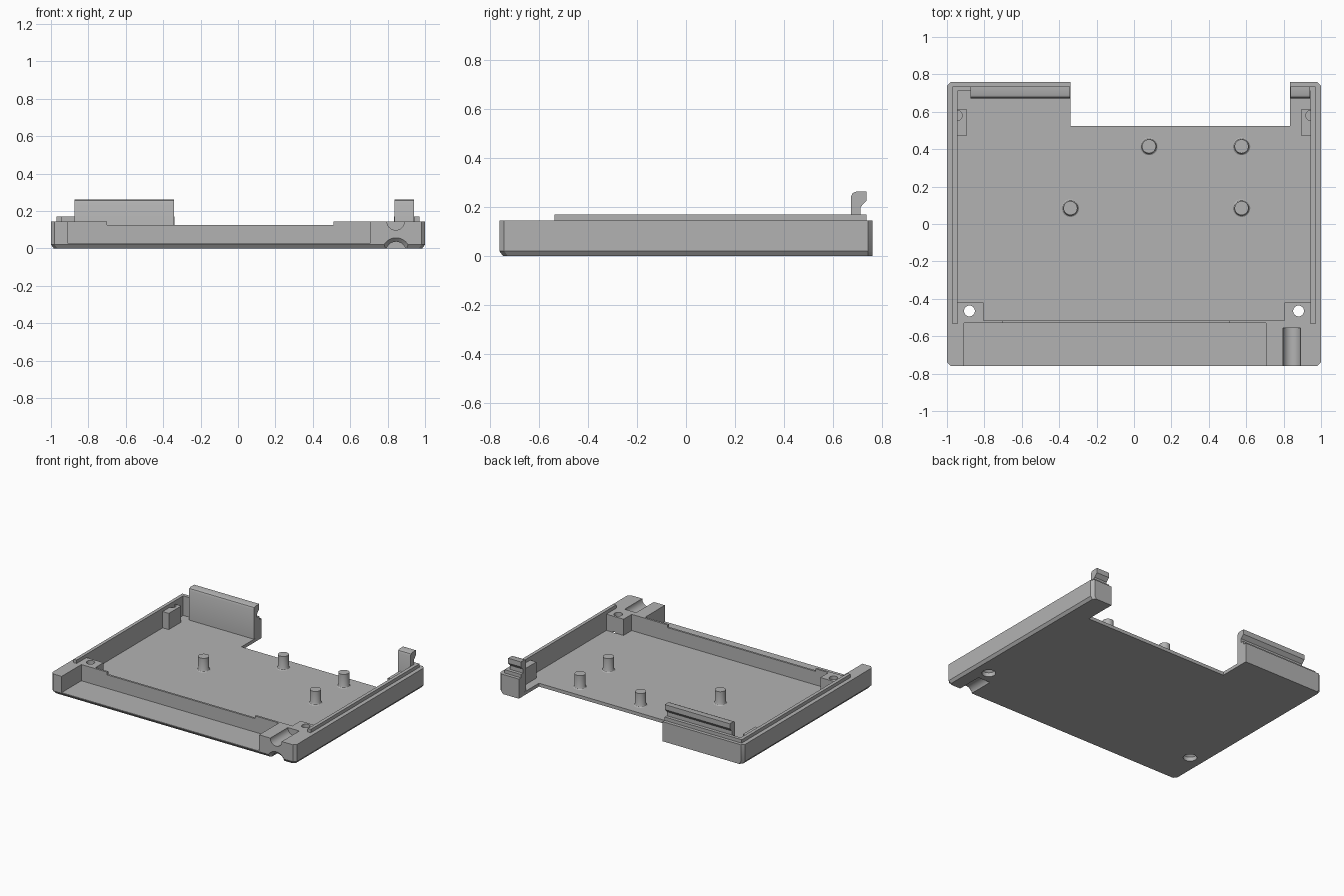
import bpy, bmesh, math
from mathutils import Matrix, Vector

cube = bpy.data.objects.get("Cube")
if cube:
    bpy.data.objects.remove(cube, do_unlink=True)

grey = bpy.data.materials.new("plain_grey")
grey.use_nodes = True
COLOUR = (0.45, 0.45, 0.45, 1)
grey.diffuse_color = COLOUR
grey.node_tree.nodes["Principled BSDF"].inputs["Base Color"].default_value = COLOUR

FLOOR, RIM, LIP = 0.025, 0.145, 0.17


def finish(name, bm):
    bmesh.ops.recalc_face_normals(bm, faces=bm.faces)
    mesh = bpy.data.meshes.new(name)
    bm.to_mesh(mesh)
    bm.free()
    mesh.materials.append(grey)
    ob = bpy.data.objects.new(name, mesh)
    bpy.context.collection.objects.link(ob)
    return ob


def loft(name, rings):
    """Closed solid through rings with equal point counts."""
    bm = bmesh.new()
    loops = [[bm.verts.new(p) for p in ring] for ring in rings]
    n = len(loops[0])
    for a, b in zip(loops, loops[1:]):
        for i in range(n):
            j = (i + 1) % n
            bm.faces.new((a[i], a[j], b[j], b[i]))
    bm.faces.new(loops[0])
    bm.faces.new(loops[-1])
    return finish(name, bm)


def prism(name, points, lo, hi, axis="z"):
    place = {"z": lambda p, h: (p[0], p[1], h), "x": lambda p, h: (h, p[0], p[1])}[axis]
    return loft(name, [[place(p, h) for p in points] for h in (lo, hi)])


def box(name, x0, x1, y0, y1, z0, z1):
    return prism(name, [(x0, y0), (x1, y0), (x1, y1), (x0, y1)], z0, z1)


def turned(name, profile, centre, along_y=False, sides=32):
    """Round solid from (radius, height) steps, upright or lying along y."""
    rings = []
    for r, h in profile:
        ring = []
        for i in range(sides):
            a = math.tau * i / sides
            u, v = r * math.cos(a), r * math.sin(a)
            ring.append(Vector(centre) + Vector((u, h, v) if along_y else (u, v, h)))
        rings.append(ring)
    return loft(name, rings)


def smooth(ob):
    bpy.ops.object.select_all(action="DESELECT")
    ob.select_set(True)
    bpy.context.view_layer.objects.active = ob
    bpy.ops.object.shade_smooth_by_angle(angle=math.radians(30))


# Tray body with clipped corners and a chamfer under the front and sides
C, B = 0.02, 0.015
outline = [(-1 + C, -0.76), (1 - C, -0.76), (1, -0.76 + C), (1, 0.76 - C),
           (1 - C, 0.76), (-1 + C, 0.76), (-1, 0.76 - C), (-1, -0.76 + C)]
foot = [(x * (1 - B), y * (1 - B / 0.76) if y < 0 else y) for x, y in outline]
tray = loft("tray", [[(x, y, 0) for x, y in foot],
                     [(x, y, 0.02) for x, y in outline],
                     [(x, y, RIM) for x, y in outline]])

# Inner cavity, stepped around the screw blocks and the side catches
half = [(0.805, -0.515), (0.805, -0.42), (0.945, -0.42), (0.945, 0.47),
        (0.895, 0.47), (0.895, 0.615), (0.945, 0.615), (0.945, 0.71)]
cavity = half + [(-x, y) for x, y in reversed(half)]
cutters = [
    prism("cavity_cutter", cavity, FLOOR, 0.3),
    box("rear_notch_cutter", -0.34, 0.835, 0.525, 0.9, -0.1, 0.3),
    box("front_shelf_cutter", -0.91, 0.705, -0.9, -0.53, FLOOR, 0.3),
    box("low_rim_cutter", -0.7, 0.51, -0.6, -0.48, 0.125, 0.3),
    # Cable channels above and below the front block
    turned("top_channel_cutter", [(0.047, -0.9), (0.047, -0.555)],
           (0.843, 0, RIM), along_y=True),
    turned("under_channel_cutter",
           [(0.074, -0.9), (0.074, -0.76), (0.053, -0.74), (0.053, -0.555)],
           (0.845, 0, -0.017), along_y=True),
]
for s in (-1, 1):
    # Screw holes with a wider seat below
    cutters.append(turned("screw_hole_cutter",
                          [(0.046, -0.1), (0.046, 0.03), (0.029, 0.045), (0.029, 0.3)],
                          (s * 0.88, -0.465, 0)))
    # Half-round sockets in the side catches
    arc = [(s * (0.945 - 0.027 * math.sin(math.pi * i / 12)),
            0.58 - 0.027 * math.cos(math.pi * i / 12)) for i in range(13)]
    cutters.append(prism("socket_cutter", arc, 0.06, 0.3))

bpy.context.view_layer.objects.active = tray
for cutter in cutters:
    cutter.hide_render = True
    mod = tray.modifiers.new("cut", "BOOLEAN")
    mod.operation, mod.solver, mod.object = "DIFFERENCE", "EXACT", cutter
    bpy.ops.object.modifier_apply(modifier=mod.name)
    bpy.data.objects.remove(cutter, do_unlink=True)
smooth(tray)

# Raised lip along the sides and rear
for side, s in (("right", -1), ("left", 1)):
    x0, x1 = sorted((s * 0.945, s * 0.97))
    box(side + "_lip", x0, x1, -0.535, 0.735, RIM - 0.01, LIP)
box("rear_right_lip", -0.946, -0.34, 0.71, 0.735, RIM - 0.01, LIP)
box("rear_left_lip", 0.835, 0.946, 0.71, 0.735, RIM - 0.01, LIP)

# Hooked rear clips
hook = [(0.672, FLOOR - 0.005), (0.711, FLOOR - 0.005), (0.711, 0.2), (0.735, 0.225),
        (0.735, 0.262), (0.692, 0.262), (0.678, 0.256), (0.672, 0.242)]
for name, x0, x1 in (("right_clip", -0.873, -0.341), ("left_clip", 0.836, 0.94)):
    smooth(prism(name, hook, x0, x1, axis="x"))

# Board pegs with flared feet
for i, (x, y) in enumerate([(-0.34, 0.085), (0.08, 0.415), (0.575, 0.415), (0.575, 0.085)]):
    smooth(turned("peg_%d" % (i + 1),
                  [(0.047, FLOOR - 0.005), (0.047, FLOOR), (0.041, 0.029),
                   (0.037, 0.038), (0.037, 0.125)], (x, y, 0)))
